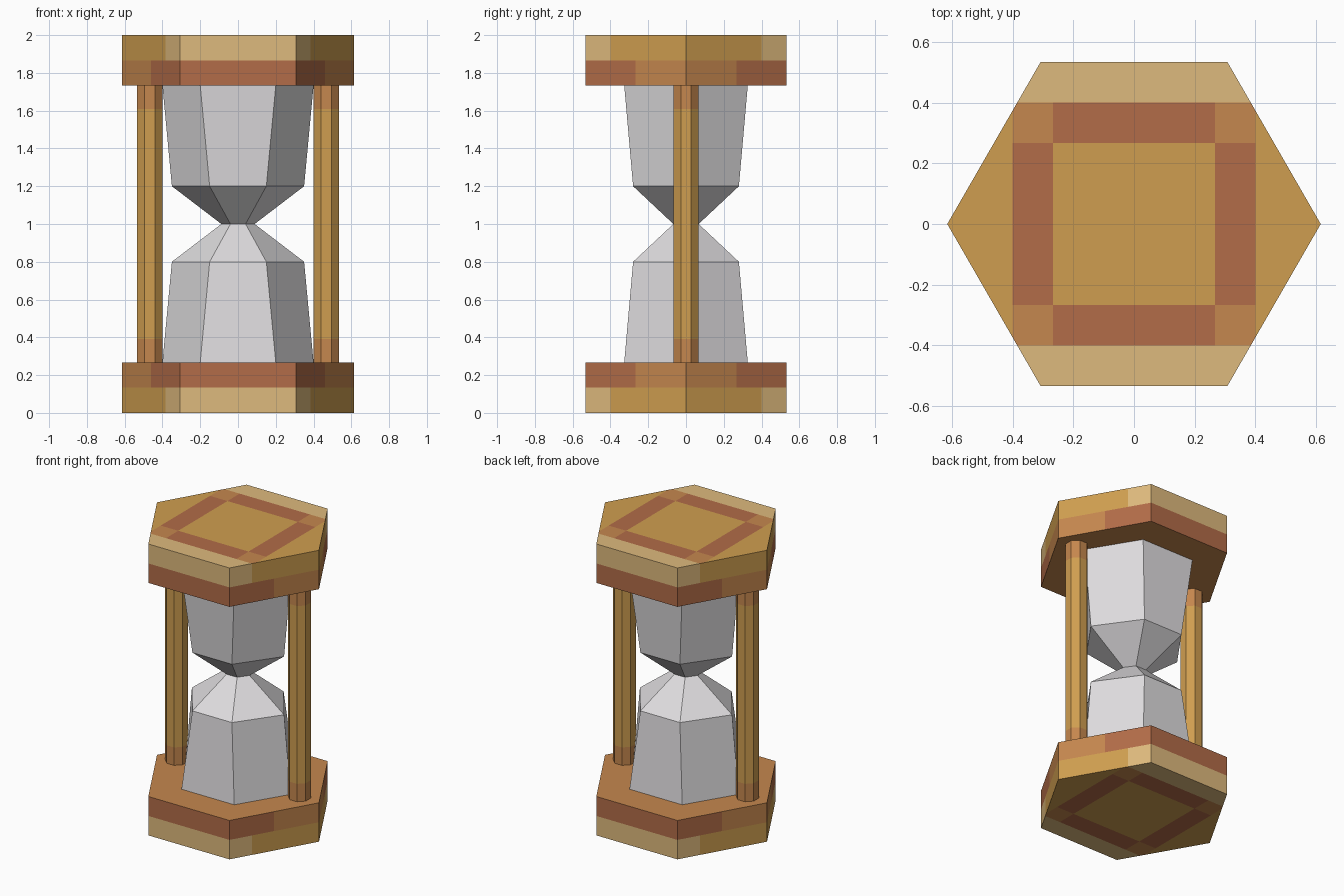
import bpy
import bmesh
import math
from mathutils import Vector

cube = bpy.data.objects.get("Cube")
if cube:
    bpy.data.objects.remove(cube, do_unlink=True)


def material(name, rgb):
    linear = [((c / 255 + 0.055) / 1.055) ** 2.4 for c in rgb] + [1.0]
    mat = bpy.data.materials.new(name)
    mat.use_nodes = True
    mat.diffuse_color = linear
    mat.node_tree.nodes["Principled BSDF"].inputs["Base Color"].default_value = linear
    return mat


gold = material("golden wood", (207, 158, 80))
tan = material("pale wood", (222, 186, 125))
orange = material("orange wood", (197, 135, 78))
red = material("red wood", (178, 108, 72))
glass = material("pale glass", (222, 220, 222))
WOODS = [gold, tan, orange, red]
GOLD, TAN, ORANGE, RED = range(len(WOODS))


def loft(rings):
    """Closed solid through a list of rings with equal point counts."""
    bm = bmesh.new()
    loops = [[bm.verts.new(p) for p in ring] for ring in rings]
    n = len(loops[0])
    for low, high in zip(loops, loops[1:]):
        for i in range(n):
            j = (i + 1) % n
            bm.faces.new((low[i], low[j], high[j], high[i]))
    bm.faces.new(loops[0][::-1])
    bm.faces.new(loops[-1])
    bmesh.ops.recalc_face_normals(bm, faces=bm.faces)
    return bm


def cut(bm, axis, value):
    normal = Vector((0, 0, 0))
    normal[axis] = 1
    bmesh.ops.bisect_plane(bm, geom=bm.verts[:] + bm.edges[:] + bm.faces[:],
                           plane_co=normal * value, plane_no=normal)


def finish(bm, name, mats, rule=None):
    bm.normal_update()
    if rule:
        for face in bm.faces:
            face.material_index = rule(face.calc_center_median(), face.normal)
    mesh = bpy.data.meshes.new(name)
    bm.to_mesh(mesh)
    bm.free()
    for mat in mats:
        mesh.materials.append(mat)
    obj = bpy.data.objects.new(name, mesh)
    bpy.context.collection.objects.link(obj)
    return obj


def hexagon(tip, corner, depth, z):
    return [(tip, 0, z), (corner, depth, z), (-corner, depth, z),
            (-tip, 0, z), (-corner, -depth, z), (corner, -depth, z)]


THICK = 0.267
INNER, OUTER = 0.267, 0.4     # limits of the inlaid square band


def plate_colour(c, n):
    """c.z is measured from the outer face of the plate inward."""
    x, y = abs(c.x), abs(c.y)
    if abs(n.z) > 0.9:
        if c.z > THICK / 2:
            return ORANGE
        if y > OUTER:
            return TAN
        if x > OUTER or (x < INNER and y < INNER):
            return GOLD
        return ORANGE if x > INNER and y > INNER else RED
    if c.z > THICK / 2:
        return RED if y > INNER else ORANGE
    return TAN if y > OUTER else GOLD


for name, flip in (("lower", False), ("upper", True)):
    def height(z):
        return 2 - z if flip else z

    # Hexagonal end plate with inlaid square
    bm = loft([hexagon(0.615, 0.308, 0.533, height(z)) for z in (0, THICK)])
    cut(bm, 2, height(THICK / 2))
    for axis in (0, 1):
        for value in (-OUTER, -INNER, INNER, OUTER):
            cut(bm, axis, value)
    finish(bm, name + "_plate", WOODS,
           lambda c, n: plate_colour(Vector((c.x, c.y, height(c.z))), n))

    # Faceted glass bulb narrowing to the waist
    finish(loft([hexagon(0.4, 0.2, 0.327, height(THICK)),
                 hexagon(0.35, 0.15, 0.28, height(0.8)),
                 hexagon(0.088, 0.04, 0.067, height(1))]),
           name + "_glass_bulb", [glass])

# Octagonal posts with orange ends
RADIUS = 0.0667 / math.cos(math.pi / 8)
for name, x in (("left_post", 0.467), ("right_post", -0.467)):
    angles = [math.pi / 8 + i * math.pi / 4 for i in range(8)]
    bm = loft([[(x + RADIUS * math.cos(a), RADIUS * math.sin(a), z) for a in angles]
               for z in (THICK, 0.39, 1.61, 2 - THICK)])
    finish(bm, name, WOODS,
           lambda c, n: ORANGE if abs(c.z - 1) > 0.61 else GOLD)
